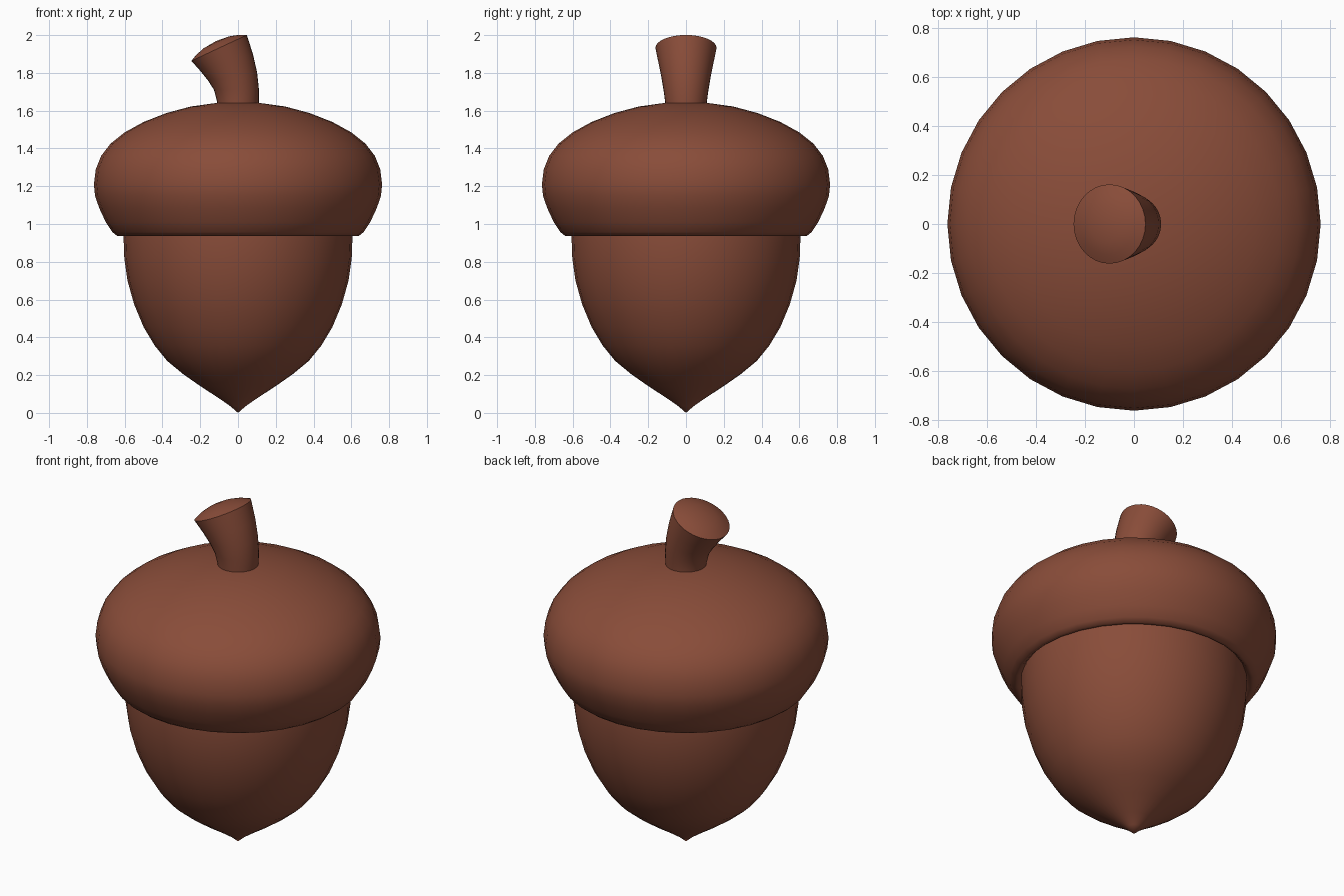
import bpy, math
from mathutils import Vector

if "Cube" in bpy.data.objects:
    bpy.data.objects.remove(bpy.data.objects["Cube"])

SEGS = 32
brown = bpy.data.materials.new("acorn brown")
brown.diffuse_color = (0.25, 0.073, 0.041, 1)
brown.use_nodes = True
brown.node_tree.nodes["Principled BSDF"].inputs["Base Color"].default_value = brown.diffuse_color


def skin_rings(name, rings, angle):
    """Each ring is (centre x, centre z, radius, tilt in degrees); radius 0 makes a pole."""
    verts, faces, loops = [], [], []
    for cx, cz, r, tilt in rings:
        t = math.radians(tilt)
        n = 1 if r == 0 else SEGS
        loops.append([len(verts) + i for i in range(n)])
        for i in range(n):
            a = 2 * math.pi * i / SEGS
            u = r * math.cos(a)
            verts.append(Vector((cx + u * math.cos(t), r * math.sin(a), cz + u * math.sin(t))))
    for lo, hi in zip(loops, loops[1:]):
        for i in range(SEGS):
            j = (i + 1) % SEGS
            if len(lo) == 1:
                faces.append((lo[0], hi[j], hi[i]))
            elif len(hi) == 1:
                faces.append((lo[i], lo[j], hi[0]))
            else:
                faces.append((lo[i], lo[j], hi[j], hi[i]))
    me = bpy.data.meshes.new(name)
    me.from_pydata(verts, [], faces)
    me.materials.append(brown)
    ob = bpy.data.objects.new(name, me)
    bpy.context.collection.objects.link(ob)
    bpy.ops.object.select_all(action='DESELECT')
    ob.select_set(True)
    bpy.context.view_layer.objects.active = ob
    bpy.ops.object.shade_smooth_by_angle(angle=math.radians(angle))
    return ob


def lathe(name, profile, angle=50):
    return skin_rings(name, [(0, z, r, 0) for r, z in profile], angle)


# Nut with pointed tip, running up into the cap
lathe("nut", [(0, 0), (0.04, 0.035), (0.10, 0.077), (0.20, 0.142), (0.29, 0.205),
              (0.375, 0.275), (0.44, 0.355), (0.50, 0.455), (0.55, 0.575), (0.585, 0.70),
              (0.602, 0.82), (0.606, 0.93), (0.60, 1.02)])

# Cap: recessed underside, rounded rim, domed top
lathe("cap", [(0.58, 0.99), (0.605, 0.955), (0.622, 0.938), (0.64, 0.937), (0.665, 0.957), (0.70, 1.01),
              (0.735, 1.085), (0.757, 1.15), (0.763, 1.21), (0.753, 1.29), (0.725, 1.36),
              (0.675, 1.425), (0.60, 1.485), (0.50, 1.54), (0.38, 1.587), (0.25, 1.622),
              (0.12, 1.640), (0, 1.645)])

# Bent, flaring stem with a slightly domed cut end
stem = [(0, 1.60, 0.108, 0), (0, 1.645, 0.11, 0), (-0.008, 1.71, 0.119, -0), (-0.028, 1.78, 0.131, 10),
        (-0.06, 1.855, 0.146, 18), (-0.1, 1.932, 0.162, 25)]
t = math.radians(25)
for r, h in ((0.125, 0.018), (0.075, 0.033), (0, 0.04)):
    stem.append((-0.1 - h * math.sin(t), 1.932 + h * math.cos(t), r, 25))
skin_rings("stem", stem, 40)
